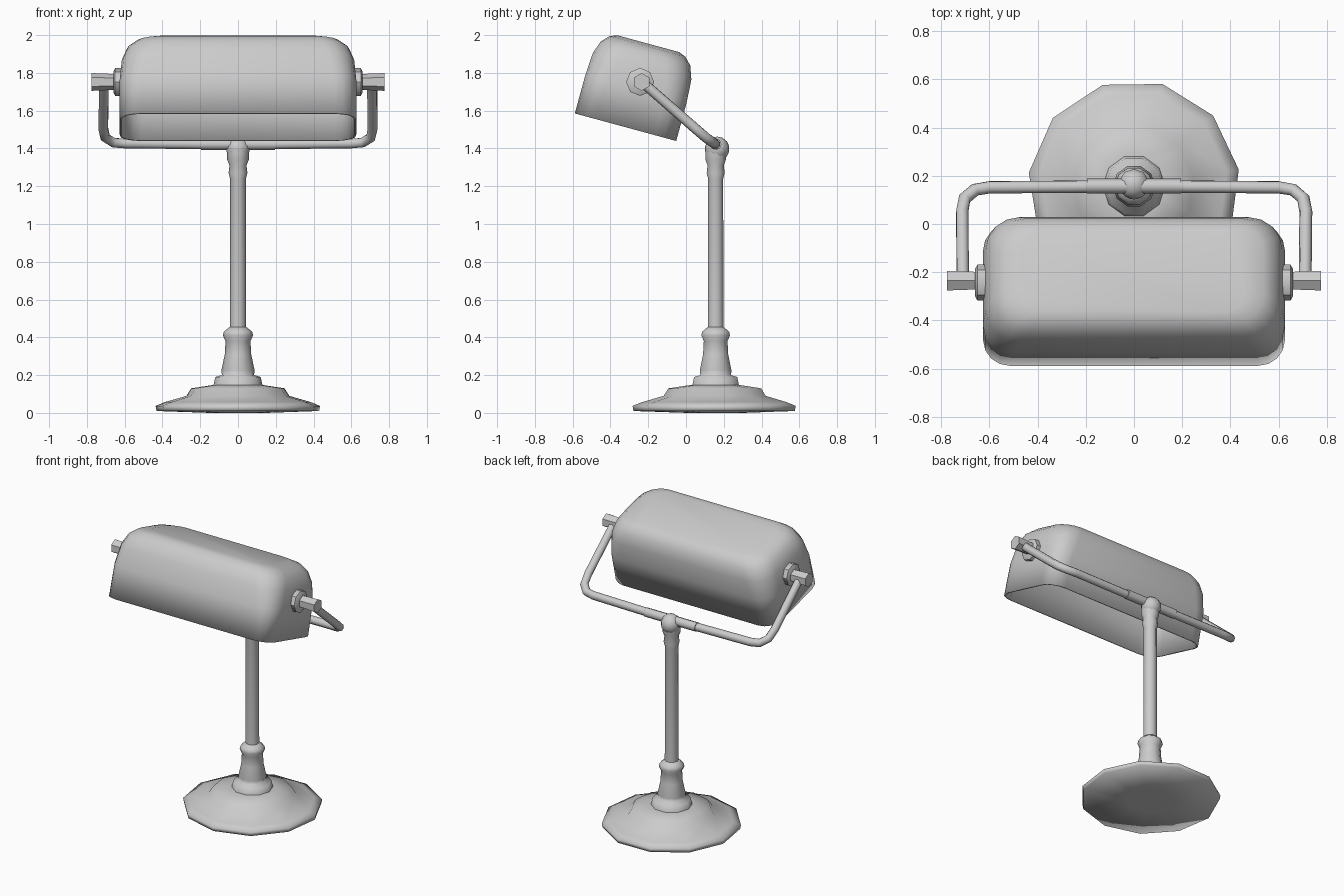
import bpy, bmesh, math
from mathutils import Vector, Matrix

if "Cube" in bpy.data.objects:
    bpy.data.objects.remove(bpy.data.objects["Cube"], do_unlink=True)

grey = bpy.data.materials.new("light_grey")
grey.use_nodes = True
grey.diffuse_color = (0.6, 0.6, 0.6, 1)
grey.node_tree.nodes["Principled BSDF"].inputs["Base Color"].default_value = (0.6, 0.6, 0.6, 1)

POLE_Y = 0.157


def finish(name, bm, smooth=60):
    """Turn a bmesh into a shaded, coloured object."""
    bmesh.ops.recalc_face_normals(bm, faces=bm.faces)
    mesh = bpy.data.meshes.new(name)
    bm.to_mesh(mesh)
    bm.free()
    obj = bpy.data.objects.new(name, mesh)
    bpy.context.collection.objects.link(obj)
    mesh.materials.append(grey)
    bpy.ops.object.select_all(action='DESELECT')
    obj.select_set(True)
    bpy.context.view_layer.objects.active = obj
    bpy.ops.object.shade_smooth_by_angle(angle=math.radians(smooth))
    return obj


def loft(name, rings, cap_start=False, cap_end=False, smooth=60):
    """Skin a list of equal closed rings of points."""
    bm = bmesh.new()
    loops = [[bm.verts.new(p) for p in ring] for ring in rings]
    n = len(loops[0])
    for a, b in zip(loops, loops[1:]):
        for i in range(n):
            j = (i + 1) % n
            bm.faces.new((a[i], a[j], b[j], b[i]))
    if cap_start:
        bm.faces.new(loops[0][::-1])
    if cap_end:
        bm.faces.new(loops[-1])
    return finish(name, bm, smooth)


def lathe(name, profile, sides, centre, axis=(0, 0, 1), turn=0.0, smooth=60, cap_start=False):
    """Revolve (radius, height) pairs about an axis."""
    spin = Vector((0, 0, 1)).rotation_difference(Vector(axis)).to_matrix()
    angles = [math.radians(turn) + math.tau * i / sides for i in range(sides)]
    rings = [[Vector(centre) + spin @ Vector((r * math.cos(a), r * math.sin(a), h))
              for a in angles] for r, h in profile]
    return loft(name, rings, cap_start, True, smooth)


def tube(name, path, radius, sides=8):
    """Sweep a round section along a path."""
    pts = [Vector(p) for p in path]
    rings = []
    side = None
    for i, p in enumerate(pts):
        t = (pts[min(i + 1, len(pts) - 1)] - pts[max(i - 1, 0)]).normalized()
        side = t.orthogonal() if side is None else side - t * side.dot(t)
        side.normalize()
        up = t.cross(side)
        rings.append([p + radius * (math.cos(a) * side + math.sin(a) * up)
                      for a in (math.tau * k / sides for k in range(sides))])
    return loft(name, rings, True, True)


# Stepped foot with a closed, slightly bellied underside
lathe("base", [(0.15, 0), (0.435, 0.01), (0.44, 0.037), (0.39, 0.057), (0.275, 0.09),
               (0.25, 0.13), (0.13, 0.148)],
      11, (0, POLE_Y, 0), turn=9, smooth=80, cap_start=True)

# Collar and socket above the foot
lathe("stem_collar", [(0.13, 0.145), (0.12, 0.19), (0.085, 0.2), (0.088, 0.225), (0.07, 0.31),
                      (0.066, 0.38), (0.08, 0.41), (0.075, 0.43), (0.044, 0.455)],
      10, (0, POLE_Y, 0), smooth=110)

# Pole and flared top
lathe("pole", [(0.043, 0.44), (0.042, 1.24), (0.05, 1.27), (0.045, 1.31), (0.057, 1.34),
               (0.057, 1.39)], 10, (0, POLE_Y, 0), smooth=70)

# Ball joint
bm = bmesh.new()
bmesh.ops.create_uvsphere(bm, u_segments=10, v_segments=7, radius=0.065,
                          matrix=Matrix.Translation((0, 0.165, 1.398)))
finish("ball_joint", bm)

# Bent yoke with a thicker middle sleeve
half = [(0.71, -0.225, 1.745), (0.713, 0.05, 1.505), (0.703, 0.105, 1.458),
        (0.66, 0.142, 1.431), (0.6, 0.152, 1.426), (0.2, 0.155, 1.422)]
tube("yoke", half + [(-x, y, z) for x, y, z in reversed(half)], 0.027)
tube("yoke_sleeve", [(-0.195, POLE_Y, 1.422), (0.195, POLE_Y, 1.422)], 0.031)

# Pivot discs and knobs on both ends
for word, s in (("left", 1), ("right", -1)):
    lathe(word + "_pivot_disc", [(0.074, 0.6), (0.074, 0.65), (0.055, 0.66)], 8,
          (0, -0.243, 1.752), axis=(s, 0, 0), smooth=45)
    lathe(word + "_knob", [(0.042, 0.65), (0.044, 0.7), (0.047, 0.775)], 6,
          (0, -0.235, 1.752), axis=(s, 0, 0), smooth=35)


def rounded_ring(hx, hy, r, z, steps=4):
    """Rounded rectangle at height z."""
    ring = []
    for k, (sx, sy) in enumerate(((1, 1), (-1, 1), (-1, -1), (1, -1))):
        for i in range(steps + 1):
            a = math.pi / 2 * (k + i / steps)
            ring.append(Vector((sx * (hx - r) + r * math.cos(a),
                                sy * (hy - r) + r * math.sin(a), z)))
    return ring


# Tilted open shade, lofted from rounded rectangles
place = Matrix.Translation((0, -0.32, 1.5125)) @ Matrix.Rotation(math.radians(-15.2), 4, 'X')
sections = [(0.626, 0.278, 0.11, 0), (0.627, 0.278, 0.12, 0.21), (0.615, 0.27, 0.14, 0.335),
            (0.587, 0.245, 0.14, 0.405), (0.54, 0.208, 0.12, 0.443), (0.46, 0.17, 0.09, 0.458)]
shade = loft("shade", [[place @ p for p in rounded_ring(*s)] for s in sections],
             cap_end=True, smooth=70)
wall = shade.modifiers.new("wall", 'SOLIDIFY')
wall.thickness = 0.012
wall.offset = -1
